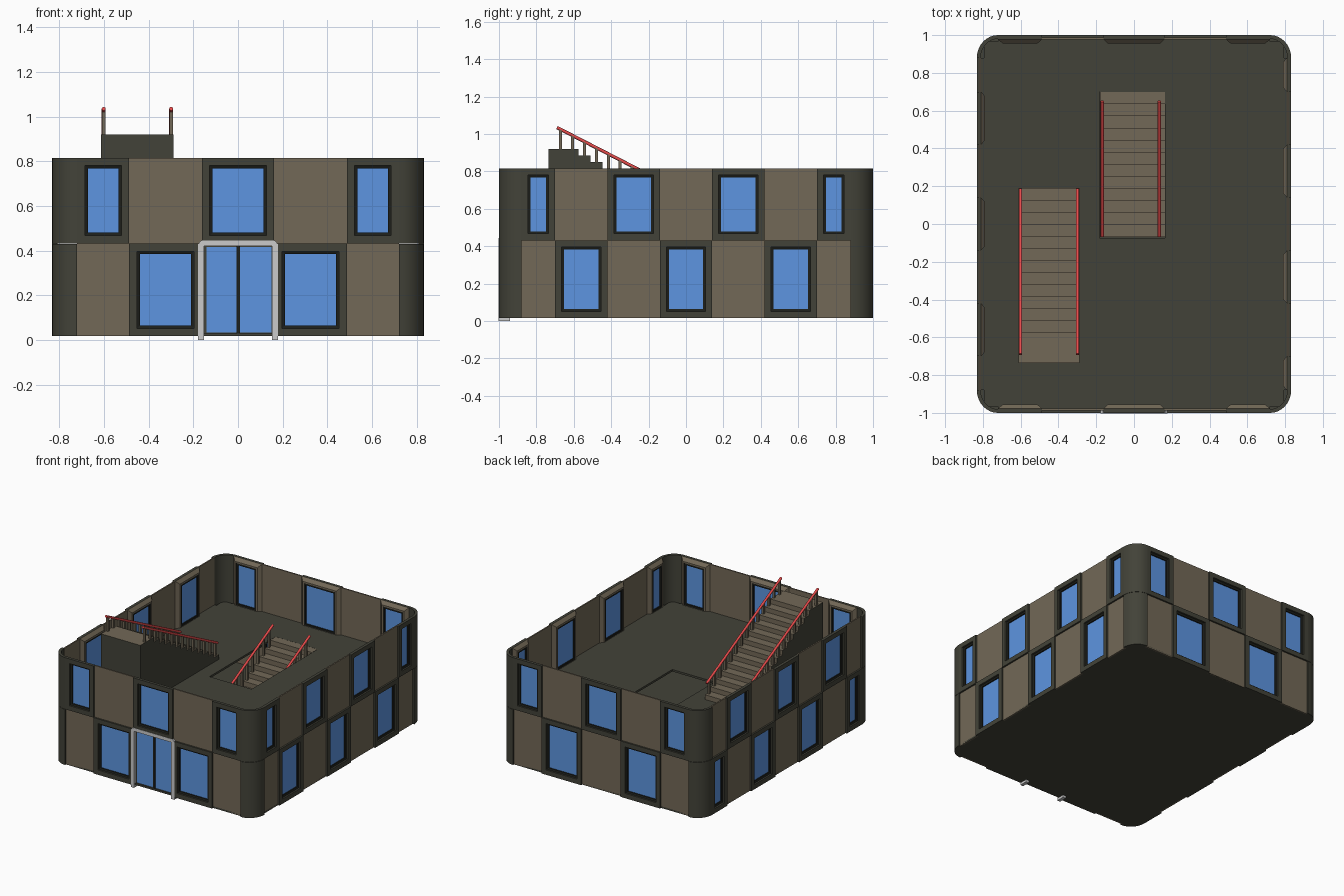
import bpy, bmesh, math
from mathutils import Vector

if "Cube" in bpy.data.objects:
    bpy.data.objects.remove(bpy.data.objects["Cube"])


def material(name, rgb):
    m = bpy.data.materials.new(name)
    m.diffuse_color = (*rgb, 1)
    m.use_nodes = True
    m.node_tree.nodes["Principled BSDF"].inputs["Base Color"].default_value = m.diffuse_color
    return m


BROWN = material("brown_panel", (0.17, 0.14, 0.095))
DARK = material("dark_trim", (0.055, 0.055, 0.04))
BLACK = material("black_frame", (0.012, 0.013, 0.01))
GLASS = material("blue_glass", (0.11, 0.3, 0.75))
RED = material("red_rail", (0.8, 0.07, 0.07))
GREY = material("grey_metal", (0.55, 0.53, 0.53))

HX, HY = 0.832, 1.0                   # half footprint
Z0, Z1, Z2 = 0.017, 0.432, 0.815      # base, storey line, wall top
FLOOR = 0.465                         # upper floor level


def build(name, verts, faces, mats, index=None, smooth=False):
    me = bpy.data.meshes.new(name)
    me.from_pydata([tuple(v) for v in verts], [], faces)
    for m in mats:
        me.materials.append(m)
    for i, p in enumerate(me.polygons):
        p.material_index = index[i] if index else 0
    bm = bmesh.new()
    bm.from_mesh(me)
    bmesh.ops.recalc_face_normals(bm, faces=bm.faces)
    bm.to_mesh(me)
    bm.free()
    if smooth:
        me.polygons.foreach_set("use_smooth", [True] * len(me.polygons))
        me.set_sharp_from_angle(angle=math.radians(35))
    ob = bpy.data.objects.new(name, me)
    bpy.context.collection.objects.link(ob)
    return ob


def prism(name, pts, offset, mats, index=None, smooth=False):
    """Extrude a closed outline by an offset vector; caps come first."""
    n = len(pts)
    a = [Vector(p) for p in pts]
    verts = a + [p + Vector(offset) for p in a]
    faces = [list(range(n)), list(range(2 * n - 1, n - 1, -1))]
    faces += [[i, (i + 1) % n, n + (i + 1) % n, n + i] for i in range(n)]
    return build(name, verts, faces, mats, index, smooth)


def box(name, a, b, mat):
    (x0, y0, z0), (x1, y1, z1) = a, b
    return prism(name, [(x0, y0, z0), (x1, y0, z0), (x1, y1, z0), (x0, y1, z0)],
                 (0, 0, z1 - z0), [mat])


def ring(name, loops, mats, index=None):
    """Join rectangular loops into a closed rectangular ring."""
    n = len(loops)
    verts = [v for l in loops for v in l]
    faces, idx = [], []
    for k in range(n):
        for i in range(4):
            j, m = (i + 1) % 4, (k + 1) % n
            faces.append([k * 4 + i, k * 4 + j, m * 4 + j, m * 4 + i])
            idx.append(index[k] if index else 0)
    return build(name, verts, faces, mats, idx)


# Wall coordinates: u along the wall, z up, d depth inward from the outer face
PLACE = {
    "front": lambda u, z, d: (u, -HY + d, z),
    "back": lambda u, z, d: (u, HY - d, z),
    "right": lambda u, z, d: (HX - d, u, z),
    "left": lambda u, z, d: (-HX + d, u, z),
}


def panel(name, side, u0, u1, z0, z1, d0, d1, mat):
    f = PLACE[side]
    box(name, f(u0, z0, d0), f(u1, z1, d1), mat)


def window(name, side, u0, u1, z0, z1):
    f = PLACE[side]

    def rect(m, d):
        return [f(u0 + m, z0 + m, d), f(u1 - m, z0 + m, d),
                f(u1 - m, z1 - m, d), f(u0 + m, z1 - m, d)]
    # dark surround with a tapered inner back
    ring(name + "_surround", [rect(0, 0.0), rect(0.035, 0.0), rect(0.035, 0.044),
                              rect(0.024, 0.044), rect(0, 0.022)],
         [DARK, BROWN], [0, 0, 1, 1, 0])
    ring(name + "_frame", [rect(0.035, 0.012), rect(0.048, 0.016),
                           rect(0.048, 0.042), rect(0.035, 0.042)], [BLACK])
    panel(name + "_glass", side, u0 + 0.047, u1 - 0.047, z0 + 0.047, z1 - 0.047,
          0.024, 0.033, GLASS)


# Walls: W window bay, B brown bay, D door bay
SHORT = [-0.72, -0.487, -0.162, 0.162, 0.487, 0.72]
LONG = [-0.88, -0.70, -0.42, -0.14, 0.14, 0.42, 0.70, 0.88]
WALLS = {
    "front": (SHORT, "BWDWB", "WBWBW"),
    "back": (SHORT, "BWBWB", "WBWBW"),
    "right": (LONG, "BWBWBWB", "WBWBWBW"),
    "left": (LONG, "WBWBWBW", "BWBWBWB"),
}
for side, (edges, low, high) in WALLS.items():
    for tier, pattern, z0, z1 in (("lower", low, Z0, Z1), ("upper", high, Z1, Z2)):
        for i, kind in enumerate(pattern):
            name = f"{side}_{tier}_{i}"
            u0, u1 = edges[i], edges[i + 1]
            if kind == "W":
                window(name + "_window", side, u0, u1, z0, z1)
            elif kind == "B":
                panel(name + "_panel", side, u0, u1, z0, z1, 0.012, 0.022, BROWN)
    # floor edge meeting the thin wall
    panel(f"{side}_floor_edge", side, edges[0], edges[-1], FLOOR - 0.015, FLOOR,
          0.021, 0.04, DARK)


# Rounded dark corners
def arc(sx, sy, inset, z, steps=8):
    return [(sx * (0.72 + (HX - 0.72 - inset) * math.cos(t)),
             sy * (0.88 + (HY - 0.88 - inset) * math.sin(t)), z)
            for t in (math.pi / 2 * k / steps for k in range(steps + 1))]


for sx in (-1, 1):
    for sy in (-1, 1):
        label = ("back" if sy > 0 else "front") + ("_right" if sx > 0 else "_left")
        for tier, z0, z1 in (("lower", Z0, Z1 - 0.002), ("upper", Z1, Z2)):
            prism(f"{label}_{tier}_corner", arc(sx, sy, 0, z0) + arc(sx, sy, 0.02, z0)[::-1],
                  (0, 0, z1 - z0), [DARK], smooth=True)

# Base plate with rounded corners
outline = (arc(1, 1, 0.012, Z0) + arc(-1, 1, 0.012, Z0)[::-1]
           + arc(-1, -1, 0.012, Z0) + arc(1, -1, 0.012, Z0)[::-1])
prism("base_plate", outline, (0, 0, 0.013), [DARK])


# Upper floor slab with the stairwell opening
def level(x0, x1, y0, y1, z):
    return [(x0, y0, z), (x1, y0, z), (x1, y1, z), (x0, y1, z)]


OUT, WELL = (-0.795, 0.795, -0.965, 0.965), (-0.182, 0.165, -0.075, 0.70)
ring("upper_floor", [level(*OUT, FLOOR - 0.015), level(*OUT, FLOOR),
                     level(*WELL, FLOOR), level(*WELL, FLOOR - 0.015)], [DARK])

# Door: grey portal with deep feet, dark backing and two glass leaves
portal = [(-0.178, 0), (-0.178, 0.43), (-0.165, 0.445), (0.165, 0.445), (0.178, 0.43), (0.178, 0),
          (0.153, 0), (0.153, 0.42), (-0.153, 0.42), (-0.153, 0)]
prism("door_portal", [(x, -1.002, z) for x, z in portal], (0, 0.062, 0), [GREY])
panel("door_backing", "front", -0.162, 0.162, Z0, Z1, 0.024, 0.034, DARK)
for label, u0, u1 in (("left", -0.142, -0.004), ("right", 0.006, 0.15)):
    panel(f"door_{label}_glass", "front", u0, u1, 0.034, 0.416, 0.018, 0.03, GLASS)
panel("door_mullion", "front", -0.006, 0.008, Z0, 0.42, 0.012, 0.03, BLACK)


# Stairs: solid stepped block, balusters and red handrails
def stair(name, x0, x1, y_low, y_step, y_end, z_low, z_top, treads, rail_x, rail_a, rail_b):
    run, rise = (y_step - y_low) / (treads - 1), (z_top - z_low) / treads
    pts = [(y_low, z_low)]
    for i in range(treads):
        y = y_low + run * i
        z = z_low + rise * (i + 1)
        pts += [(y, z), (y + run if i < treads - 1 else y_end, z)]
    pts.append((y_end, z_low))
    index = [1, 1] + [0] * (len(pts) - 2) + [1, 1]
    prism(name + "_steps", [(x0, y, z) for y, z in pts], (x1 - x0, 0, 0), [BROWN, DARK], index)
    for side, x in zip(("left", "right"), rail_x):
        # handrail
        cu = bpy.data.curves.new(f"{name}_{side}_handrail", "CURVE")
        cu.dimensions = "3D"
        cu.bevel_depth = 0.009
        cu.bevel_resolution = 2
        cu.use_fill_caps = True
        sp = cu.splines.new("POLY")
        sp.points.add(1)
        for p, (y, z) in zip(sp.points, (rail_a, rail_b)):
            p.co = (x, y, z, 1)
        cu.materials.append(RED)
        ob = bpy.data.objects.new(cu.name, cu)
        bpy.context.collection.objects.link(ob)
        # one baluster per tread, one more on the landing
        for i in range(treads + 1):
            y = y_low + run * (i + 0.5)
            t = (y - rail_a[0]) / (rail_b[0] - rail_a[0])
            if -0.02 <= t <= 1.02:
                top = rail_a[1] + t * (rail_b[1] - rail_a[1])
                foot = min(z_low + rise * (i + 1), z_top) - 0.005
                box(f"{name}_{side}_baluster_{i}", (x - 0.008, y - 0.008, foot),
                    (x + 0.008, y + 0.008, top), BROWN)


stair("upper_stair", -0.612, -0.288, 0.19, -0.575, -0.735, FLOOR, 0.92, 13,
      (-0.601, -0.299), (0.185, 0.585), (-0.69, 1.035))
stair("lower_stair", -0.18, 0.163, -0.07, 0.635, 0.699, 0.03, FLOOR, 12,
      (-0.168, 0.134), (-0.065, 0.2), (0.65, 0.575))
